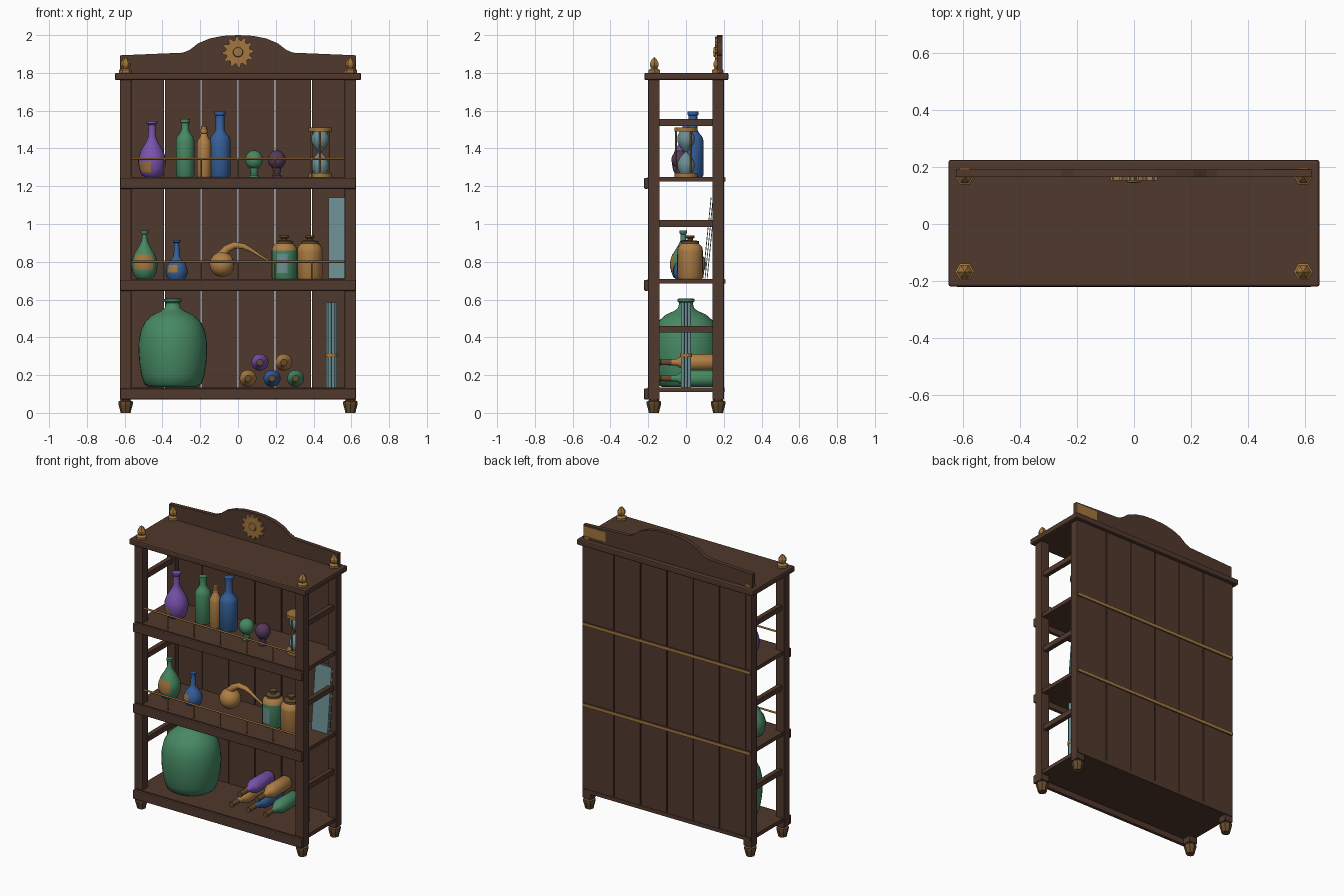
import bpy, bmesh, math
from mathutils import Vector

if "Cube" in bpy.data.objects:
    bpy.data.objects.remove(bpy.data.objects["Cube"])

def mat(name, r, g, b):
    m = bpy.data.materials.new(name)
    m.diffuse_color = (r, g, b, 1)
    m.use_nodes = True
    m.node_tree.nodes["Principled BSDF"].inputs["Base Color"].default_value = m.diffuse_color
    return m

WOOD = mat("dark_wood", 0.080, 0.040, 0.026)
BRASS = mat("brass", 0.36, 0.18, 0.05)
AGED = mat("aged_brass", 0.13, 0.07, 0.028)
GREEN = mat("green_glass", 0.062, 0.25, 0.125)
BLUE = mat("blue_glass", 0.035, 0.115, 0.32)
PURPLE = mat("purple_glass", 0.19, 0.085, 0.42)
AMBER = mat("amber_glass", 0.43, 0.21, 0.06)
CLEAR = mat("clear_glass", 0.15, 0.27, 0.29)
PLUM = mat("plum_glass", 0.09, 0.04, 0.10)

def finish(name, bm, material, loc=(0, 0, 0), rot=(0, 0, 0), smooth=False):
    bmesh.ops.recalc_face_normals(bm, faces=bm.faces)
    me = bpy.data.meshes.new(name)
    bm.to_mesh(me)
    bm.free()
    me.materials.append(material)
    if smooth:
        me.polygons.foreach_set("use_smooth", [True] * len(me.polygons))
        me.set_sharp_from_angle(angle=math.radians(40))
    ob = bpy.data.objects.new(name, me)
    ob.location, ob.rotation_euler = loc, rot
    bpy.context.collection.objects.link(ob)
    return ob

def box(name, x, y, z, material=WOOD, bevel=0.0):
    bm = bmesh.new()
    bmesh.ops.create_cube(bm, size=1)
    for v in bm.verts:
        v.co = Vector([(a[0] + a[1]) / 2 + c * (a[1] - a[0]) for a, c in zip((x, y, z), v.co)])
    ob = finish(name, bm, material)
    if bevel:
        mod = ob.modifiers.new("bevel", 'BEVEL')
        mod.width, mod.segments = bevel, 2
    return ob

def lathe(name, profile, material, loc, segs=24, rot=(0, 0, 0), smooth=True, angle=360):
    bm = bmesh.new()
    vs = [bm.verts.new((r, 0, z)) for r, z in profile]
    es = [bm.edges.new(p) for p in zip(vs, vs[1:])]
    bmesh.ops.spin(bm, geom=vs + es, axis=(0, 0, 1), cent=(0, 0, 0), angle=math.radians(angle), steps=segs)
    bmesh.ops.remove_doubles(bm, verts=bm.verts, dist=0.0003)
    return finish(name, bm, material, loc, rot, smooth)

def plate(name, pts, y0, y1, material, loc=(0, 0, 0)):
    bm = bmesh.new()
    f = bm.faces.new([bm.verts.new((x, y0, z)) for x, z in pts])
    ext = bmesh.ops.extrude_face_region(bm, geom=[f])["geom"]
    bmesh.ops.translate(bm, vec=(0, y1 - y0, 0), verts=[v for v in ext if isinstance(v, bmesh.types.BMVert)])
    return finish(name, bm, material, loc)

def rod(name, a, b, r, material, segs=10):
    d = Vector(b) - Vector(a)
    return lathe(name, [(0, 0), (r, 0), (r, d.length), (0, d.length)], material, a, segs,
                 d.to_track_quat('Z', 'Y').to_euler())

# corner posts, feet, finials
for sx in (-1, 1):
    for sy in (-1, 1):
        box("corner_post", sorted((sx * .565, sx * .625)), sorted((sy * .14, sy * .20)), (.07, 1.77), bevel=.003)
        lathe("foot", [(0, 0), (.027, 0), (.029, .012), (.038, .045), (.038, .06), (.026, .066), (.026, .08), (0, .08)],
              AGED, (sx * .595, sy * .17, 0), 8, smooth=False)
        lathe("finial", [(0, 0), (.034, 0), (.034, .015), (.018, .024), (.027, .038), (.027, .052), (.012, .075), (0, .085)],
              BRASS, (sx * .595, sy * .168, 1.80), 6, smooth=False)
    # side rails
    for z in (.425, .985, 1.52):
        box("side_rail", sorted((sx * .58, sx * .61)), (-.15, .15), (z, z + .035))

# shelves with front aprons and back edge strips
for z in (.135, .71, 1.25):
    box("shelf_board", (-.618, .618), (-.205, .205), (z - .025, z))
    box("shelf_apron", (-.625, .625), (-.222, -.198), (z - .064, z - .006), bevel=.006)
    if z > .2:
        box("shelf_back_strip", (-.62, .62), (.203, .209), (z - .024, z - .004), BRASS)
# gallery rails on thin balusters
for z in (.80, 1.345):
    rod("gallery_rail", (-.57, -.185, z), (.57, -.185, z), .006, BRASS)
    for i in range(-2, 3):
        rod("gallery_baluster", (i * .195, -.185, z - .1), (i * .195, -.185, z), .004, BRASS, 8)

# back planks with narrow gaps
for i in range(6):
    x = -.585 + i * .195
    box("back_plank", (x + .003, x + .192), (.18, .202), (.11, 1.77))

# top board, pediment, rosette
box("top_board", (-.652, .652), (-.22, .225), (1.762, 1.80), bevel=.008)
half = [(.625, 1.795), (.625, 1.893), (.29, 1.907), (.255, 1.922), (.21, 1.957), (.15, 1.982), (.08, 1.996)]
plate("pediment", half + [(0, 2.0)] + [(-x, z) for x, z in reversed(half)], .165, .192, WOOD)
box("pediment_back_plate", (.46, .622), (.191, .194), (1.82, 1.885), BRASS)
star = []
for i in range(48):
    r = (.083, .083, .064, .064)[i % 4]
    a = i * math.tau / 48
    star.append((r * math.cos(a), r * math.sin(a)))
plate("rosette", star, .153, .168, BRASS, (0, 0, 1.91))
lathe("rosette_hub", [(.028, 0), (.024, .008), (0, .010)], BRASS, (0, .154, 1.91), 12, (math.pi / 2, 0, 0))

# upright bottles and flasks
def flask(r, h, neck):
    s = r / .074
    body = [(0, 0), (.042, 0), (.055, .008), (.068, .04), (.074, .08), (.071, .105), (.06, .138), (.042, .168), (.028, .192)]
    return [(a * s, z * s) for a, z in body] + [(neck, .215 * s), (neck * .9, h - .02), (neck * 1.35, h - .012),
                                                (neck * 1.35, h), (0, h)]

def bottle(r, h, shoulder, neck):
    return [(0, 0), (r * .9, 0), (r, .008), (r, shoulder), (r * .9, shoulder + .02), (r * .6, shoulder + .04),
            (neck, shoulder + .06), (neck, h - .02), (neck * 1.25, h - .018), (neck * 1.25, h), (0, h)]

def label(loc, profile, a0, a1, material=BRASS):
    # curved patch wrapped just outside the glass, from angle a0 to a1
    lathe("label", [(r + .002, z) for r, z in profile], material, loc, 8, (0, 0, math.radians(a0)), angle=a1 - a0)

lathe("purple_flask", flask(.074, .295, .021), PURPLE, (-.455, 0, 1.25))
label((-.455, 0, 1.25), [(.0607, .022), (.068, .04), (.074, .08)], -150, -95)
lathe("green_bottle", bottle(.049, .305, .19, .02), GREEN, (-.28, .03, 1.25))
lathe("amber_bottle", bottle(.038, .25, .17, .016), AMBER, (-.18, .02, 1.25))
lathe("bottle_cork", [(.014, 0), (.016, .025), (0, .025)], BRASS, (-.18, .02, 1.495), 12)
lathe("blue_bottle", bottle(.056, .345, .19, .023), BLUE, (-.095, .037, 1.25))
lathe("green_flask", flask(.069, .255, .015), GREEN, (-.495, -.015, .71))
label((-.495, -.015, .71), [(.066, .05), (.069, .0746), (.0662, .098), (.056, .1287)], -140, -50)
lathe("blue_flask", [(0, 0), (.045, 0), (.056, .02), (.058, .045), (.05, .072), (.03, .1), (.016, .12),
                     (.013, .19), (.02, .194), (.02, .205), (0, .205)], BLUE, (-.325, -.01, .71))
label((-.325, -.01, .71), [(.057, .032), (.058, .045), (.05, .072)], -140, -85)

# small glass orbs on necked feet
for x, m in ((.085, GREEN), (.205, PLUM)):
    lathe("orb_foot", [(0, 0), (.026, 0), (.026, .006), (.018, .014), (.024, .05), (0, .05)], m, (x, -.03, 1.25), 16)
    lathe("orb", [(.047 * math.sin(i * math.pi / 12), -.05 * math.cos(i * math.pi / 12)) for i in range(13)],
          m, (x, -.03, 1.34))

# hourglass
hx, hz = .435, 1.25
for z in (0, .24):
    lathe("hourglass_cap", [(0, 0), (.062, 0), (.062, .02), (0, .02)], BRASS, (hx, 0, hz + z))
bulb = [(.03, .015), (.046, .045), (.046, .075), (.03, .105), (.01, .125)]
lathe("hourglass_bulbs", bulb + [(.007, .13)] + [(r, .26 - z) for r, z in reversed(bulb)], CLEAR, (hx, 0, hz))
for i in range(3):
    a = math.radians(-90 + i * 120)
    px, py = hx + .053 * math.cos(a), .053 * math.sin(a)
    rod("hourglass_post", (px, py, hz + .01), (px, py, hz + .25), .005, BRASS, 8)

# retort with bent neck
lathe("retort_bulb", [(.066 * math.sin(i * math.pi / 14), -.066 * math.cos(i * math.pi / 14)) for i in range(15)],
      AMBER, (-.085, .04, .787))
cu = bpy.data.curves.new("retort_neck", 'CURVE')
cu.dimensions, cu.bevel_depth, cu.bevel_resolution, cu.use_fill_caps = '3D', .02, 3, True
path = [(-.09, .83, 1.3), (-.06, .868, 1.1), (-.02, .888, .95), (.03, .882, .8), (.07, .862, .55), (.12, .83, .35), (.17, .80, .25)]
sp = cu.splines.new('POLY')
sp.points.add(len(path) - 1)
for p, (x, z, r) in zip(sp.points, path):
    p.co, p.radius = (x, .04, z, 1), r
cu.materials.append(AMBER)
bpy.context.collection.objects.link(bpy.data.objects.new("retort_neck", cu))

# storage jars with lids
for x, m in ((.245, GREEN), (.38, AMBER)):
    lathe("jar_body", [(0, 0), (.062, 0), (.067, .008), (.067, .15), (0, .15)], m, (x, .022, .71))
    lathe("jar_shoulder", [(.067, .15), (.063, .17), (.045, .188), (0, .188)], AMBER, (x, .022, .71))
    lathe("jar_lid", [(.046, .185), (.046, .2), (.014, .204), (.014, .212), (.024, .218), (.024, .228), (0, .23)],
          AGED, (x, .022, .71))
label((.245, .022, .71), [(.067, .03), (.067, .13)], -125, -75, CLEAR)

# leaning glass panes
for i in range(3):
    ob = box("glass_pane", (.48, .60), (-.002, .002), (0, .43), CLEAR)
    ob.location = (0, .09 + i * .011, .712)
    ob.rotation_euler.x = -.1

# large demijohn
lathe("demijohn", [(0, 0), (.125, 0), (.15, .015), (.166, .06), (.178, .13), (.182, .19), (.18, .25), (.168, .305), (.145, .35),
                   (.105, .385), (.06, .405), (.042, .42), (.036, .445), (.046, .455), (.046, .468), (0, .47)],
      GREEN, (-.345, 0, .136), 32)

# stacked lying bottles, necks to the front, with sealed tips
lying = [(0, 0), (.04, 0), (.045, .008), (.045, .16), (.036, .185), (.018, .215), (.014, .26), (0, .26)]
seal = [(.0165, 0), (.0155, .055), (.018, .057), (.018, .07), (0, .07)]
for x, z, m in ((.053, .183, AMBER), (.18, .183, BLUE), (.305, .183, GREEN), (.116, .268, PURPLE), (.243, .268, AMBER)):
    lathe("lying_bottle", lying, m, (x, .165, z), 20, (math.pi / 2, 0, 0))
    lathe("bottle_seal", seal, AGED, (x, -.078, z), 14, (math.pi / 2, 0, 0))

# bundle of glass tubes with a band
for i in range(7):
    a = i * math.pi / 3
    r = .02 if i else 0
    x, y = .495 + r * math.cos(a), r * math.sin(a)
    rod("glass_tube", (x, y, .135), (x, y, .585), .0095, CLEAR, 10)
lathe("tube_band", [(.029, 0), (.031, 0), (.031, .02), (.029, .02), (.029, 0)], BRASS, (.495, 0, .295), 18)
